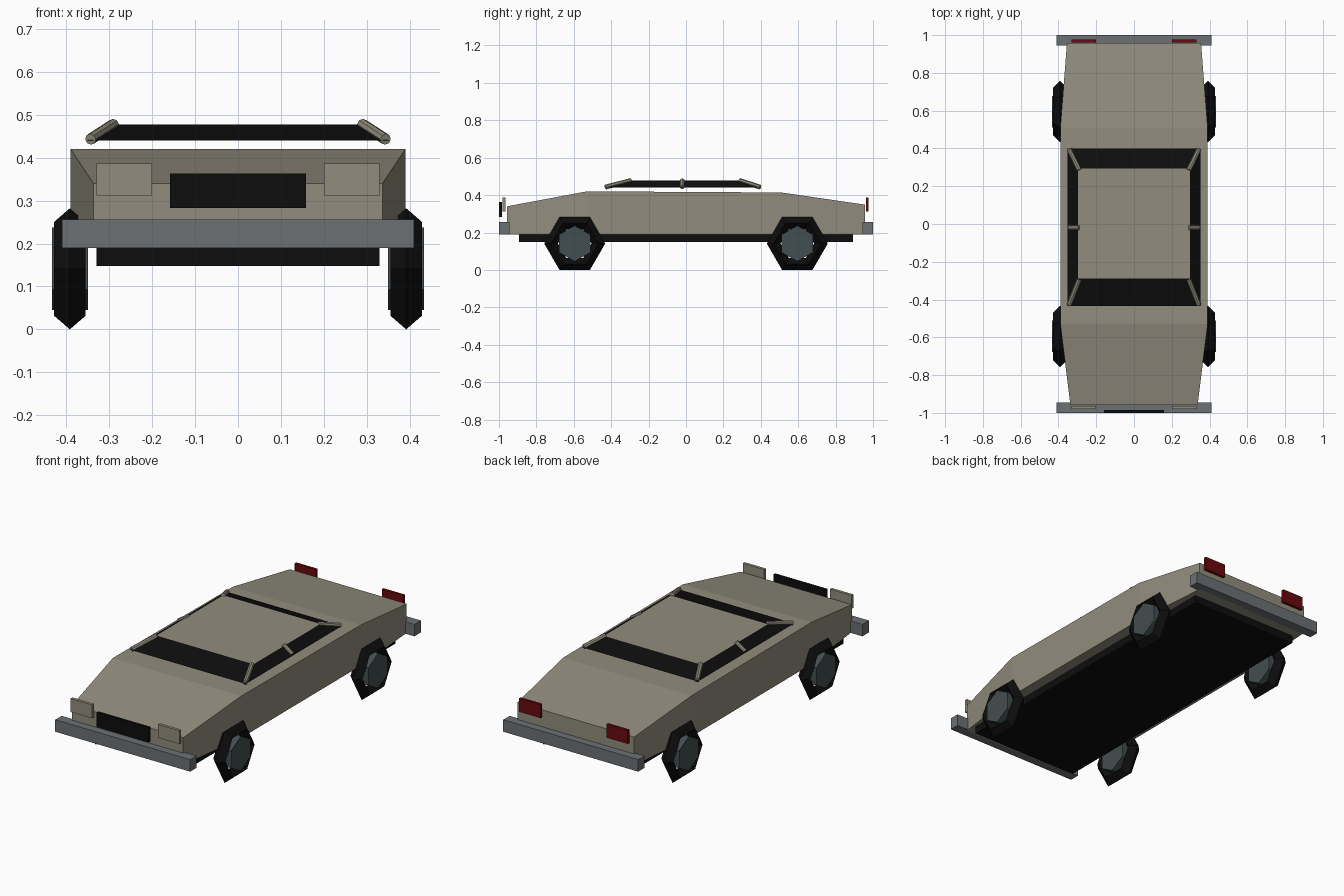
import bpy, bmesh, math
from mathutils import Vector, Matrix

if "Cube" in bpy.data.objects:
    bpy.data.objects.remove(bpy.data.objects["Cube"])


def material(name, rgb):
    m = bpy.data.materials.new(name)
    m.diffuse_color = (*rgb, 1)
    m.use_nodes = True
    m.node_tree.nodes["Principled BSDF"].inputs["Base Color"].default_value = m.diffuse_color
    return m


PAINT = material("beige paint", (0.285, 0.265, 0.205))
BLACK = material("black", (0.004, 0.004, 0.004))
STEEL = material("bumper grey", (0.15, 0.165, 0.175))
HUB = material("hub grey", (0.055, 0.075, 0.08))
RED = material("tail red", (0.14, 0.003, 0.004))


def finish(name, bm, *mats):
    bmesh.ops.recalc_face_normals(bm, faces=bm.faces)
    me = bpy.data.meshes.new(name)
    bm.to_mesh(me)
    bm.free()
    for m in mats:
        me.materials.append(m)
    ob = bpy.data.objects.new(name, me)
    bpy.context.collection.objects.link(ob)
    return ob


def box(name, x, y, z, mat):
    """Box from (min, max) ranges."""
    bm = bmesh.new()
    bmesh.ops.create_cube(bm, size=1)
    for v in bm.verts:
        v.co = [r[0] if c < 0 else r[1] for c, r in zip(v.co, (x, y, z))]
    return finish(name, bm, mat)


def loft(bm, rings):
    """Skin closed rings of equal length and cap both ends."""
    vs = [[bm.verts.new(p) for p in r] for r in rings]
    n = len(vs[0])
    for a, b in zip(vs, vs[1:]):
        for i in range(n):
            j = (i + 1) % n
            bm.faces.new((a[i], a[j], b[j], b[i]))
    bm.faces.new(vs[0])
    bm.faces.new(vs[-1])


def rod(name, a, b, r, mat):
    a, b = Vector(a), Vector(b)
    bm = bmesh.new()
    rot = (b - a).to_track_quat('Z', 'Y').to_matrix().to_4x4()
    bmesh.ops.create_cone(bm, cap_ends=True, segments=8, radius1=r, radius2=r,
                          depth=(b - a).length,
                          matrix=Matrix.Translation((a + b) / 2) @ rot)
    return finish(name, bm, mat)


# Body shell: cross-sections along y as (y, half width, top height)
bm = bmesh.new()
sections = [(-0.957, 0.337, 0.34), (-0.53, 0.39, 0.42),
            (0.51, 0.39, 0.414), (0.957, 0.355, 0.349)]
loft(bm, [[(-w, y, 0.19), (w, y, 0.19), (w, y, t), (-w, y, t)]
          for y, w, t in sections])
finish("body", bm, PAINT)

# Underside
box("chassis", (-0.33, 0.33), (-0.893, 0.893), (0.148, 0.192), BLACK)

# Cabin: dark sloping glass with a painted roof face
bm = bmesh.new()
loft(bm, [[(-w, f, z), (w, f, z), (w, b, z), (-w, b, z)]
          for w, f, b, z in [(0.352, -0.435, 0.40, 0.44),
                             (0.296, -0.288, 0.293, 0.477)]])
for f in bm.faces:
    if min(v.co.z for v in f.verts) > 0.47:
        f.material_index = 1
finish("cabin", bm, BLACK, PAINT)

# Bumpers
for name, s in (("front_bumper", -1), ("rear_bumper", 1)):
    box(name, (-0.41, 0.41), sorted((s * 0.945, s)), (0.19, 0.256), STEEL)

# Grille
box("grille", (-0.158, 0.158), (-1.0, -0.984), (0.283, 0.363), BLACK)

for s, side in ((-1, "left"), (1, "right")):
    # Lamps
    lx = sorted((s * 0.2, s * 0.33))
    box(side + "_headlight", lx, (-0.98, -0.964), (0.312, 0.386), PAINT)
    box(side + "_tail_light", lx, (0.962, 0.977), (0.312, 0.386), RED)

    # Roof pillars
    for part, y0, y1 in (("front", -0.43, -0.294), ("middle", -0.02, -0.02),
                         ("rear", 0.396, 0.286)):
        rod(f"{side}_{part}_pillar", (s * 0.344, y0, 0.443),
            (s * 0.29, y1, 0.478), 0.013, PAINT)

    # Wheels: six-sided tyre with a diamond section, and a hexagonal hub
    for part, y in (("front", -0.595), ("rear", 0.595)):
        bm = bmesh.new()
        rings = []
        for k in range(6):
            c, d = math.cos(k * math.pi / 3), math.sin(k * math.pi / 3)
            rings.append([bm.verts.new((s * 0.392 + dx, y + r * c, 0.141 + r * d))
                          for r, dx in ((0.163, 0), (0.1265, 0.0365),
                                        (0.09, 0), (0.1265, -0.0365))])
        for k in range(6):
            a, b = rings[k], rings[(k + 1) % 6]
            for i in range(4):
                j = (i + 1) % 4
                bm.faces.new((a[i], a[j], b[j], b[i]))
        finish(f"{side}_{part}_tyre", bm, BLACK)

        bm = bmesh.new()
        loft(bm, [[(s * 0.392 + dx, y + 0.096 * math.sin(k * math.pi / 3),
                    0.141 + 0.096 * math.cos(k * math.pi / 3)) for k in range(6)]
                  for dx in (-0.042, 0.042)])
        finish(f"{side}_{part}_hub", bm, HUB)
